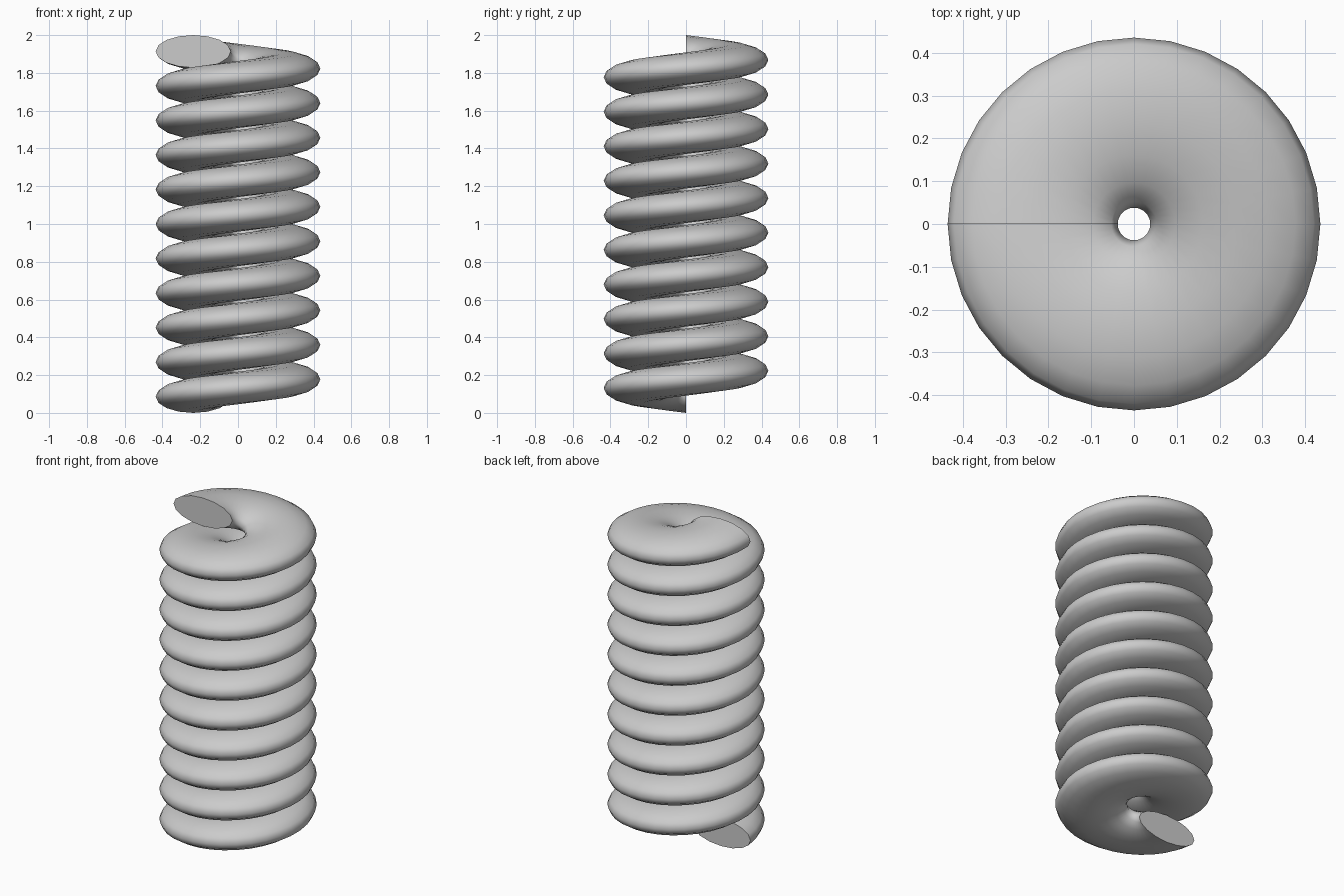
import bpy, bmesh, math

if "Cube" in bpy.data.objects:
    bpy.data.objects.remove(bpy.data.objects["Cube"])

TURNS, STEPS, SIDES = 10, 32, 16
R, A, B = 0.237, 0.199, 0.086      # coil radius, section half width, half height
PITCH = (2.0 - 2 * B) / TURNS

# Flattened elliptical section swept along a right-handed helix
bm = bmesh.new()
rings = []
for i in range(TURNS * STEPS + 1):
    t = math.pi + 2 * math.pi * i / STEPS
    z0 = B + PITCH * i / STEPS
    ring = []
    for k in range(SIDES):
        a = 2 * math.pi * k / SIDES
        r = R + A * math.cos(a)
        ring.append(bm.verts.new((r * math.cos(t), r * math.sin(t), z0 + B * math.sin(a))))
    rings.append(ring)
for r0, r1 in zip(rings, rings[1:]):
    for k in range(SIDES):
        j = (k + 1) % SIDES
        bm.faces.new((r0[k], r0[j], r1[j], r1[k])).smooth = True

# Flat end caps with crisp rims
for ring in (rings[0], rings[-1]):
    cap = bm.faces.new(ring)
    cap.smooth = False
    for e in cap.edges:
        e.smooth = False
bmesh.ops.recalc_face_normals(bm, faces=bm.faces)

mesh = bpy.data.meshes.new("coil_spring")
bm.to_mesh(mesh)
bm.free()
spring = bpy.data.objects.new("coil_spring", mesh)
bpy.context.collection.objects.link(spring)
